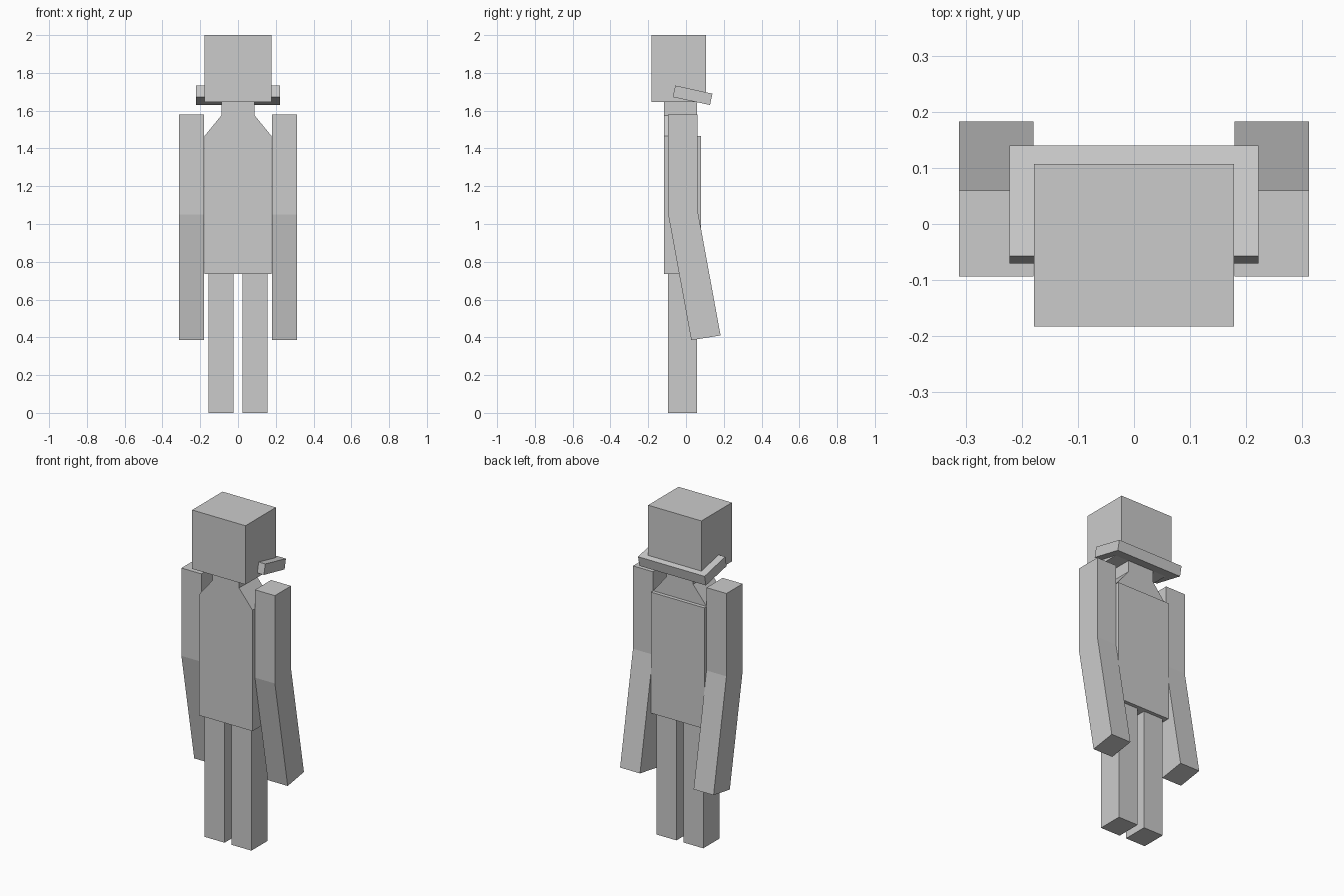
import bpy
import bmesh
from mathutils import Vector

cube = bpy.data.objects.get("Cube")
if cube:
    bpy.data.objects.remove(cube, do_unlink=True)

# One plain grey covers every part
GREY = (0.6, 0.6, 0.6, 1.0)
grey = bpy.data.materials.new("plain_grey")
grey.use_nodes = True
grey.diffuse_color = GREY
bsdf = grey.node_tree.nodes["Principled BSDF"]
bsdf.inputs["Base Color"].default_value = GREY
bsdf.inputs["Roughness"].default_value = 0.8


def prism(name, outline, start, end, axis):
    """Extrude an outline along x (points are y, z) or y (points are x, z)."""
    bm = bmesh.new()

    def place(a, b, depth):
        return Vector((depth, a, b)) if axis == "x" else Vector((a, depth, b))

    face = bm.faces.new([bm.verts.new(place(a, b, start)) for a, b in outline])
    swept = bmesh.ops.extrude_face_region(bm, geom=[face])
    moved = [v for v in swept["geom"] if isinstance(v, bmesh.types.BMVert)]
    bmesh.ops.translate(bm, verts=moved, vec=place(0, 0, end - start))
    bmesh.ops.recalc_face_normals(bm, faces=bm.faces)
    mesh = bpy.data.meshes.new(name)
    bm.to_mesh(mesh)
    bm.free()
    mesh.materials.append(grey)
    obj = bpy.data.objects.new(name, mesh)
    bpy.context.collection.objects.link(obj)
    return obj


def box(name, x, y, z):
    outline = [(y[0], z[0]), (y[1], z[0]), (y[1], z[1]), (y[0], z[1])]
    return prism(name, outline, x[0], x[1], "x")


# Head and torso blocks
HALF = 0.178
box("head", (-HALF, HALF), (-0.183, 0.107), (1.645, 2.0))
box("torso", (-HALF, HALF), (-0.116, 0.08), (0.735, 1.465))

# Sloping shoulders that narrow into the neck
shoulders = [(-HALF, 1.465), (HALF, 1.465), (0.088, 1.575), (0.088, 1.645),
             (-0.088, 1.645), (-0.088, 1.575)]
prism("shoulders_and_neck", shoulders, -0.116, 0.058, "y")

# Band around the back of the head, tipped down towards the rear
band = [(-0.07, 1.672), (-0.057, 1.733), (0.14, 1.69), (0.127, 1.63)]
prism("head_band", band, -0.222, 0.222, "x")

# Bent arms and straight legs, one of each per side
arm = [(-0.094, 1.58), (0.06, 1.58), (0.06, 1.08),
       (0.183, 0.41), (0.028, 0.385), (-0.094, 1.05)]
for side, sign in (("left", 1), ("right", -1)):
    prism(side + "_arm", arm, sign * 0.179, sign * 0.312, "x")
    box(side + "_leg", (sign * 0.023, sign * 0.156), (-0.095, 0.058), (0, 0.735))
